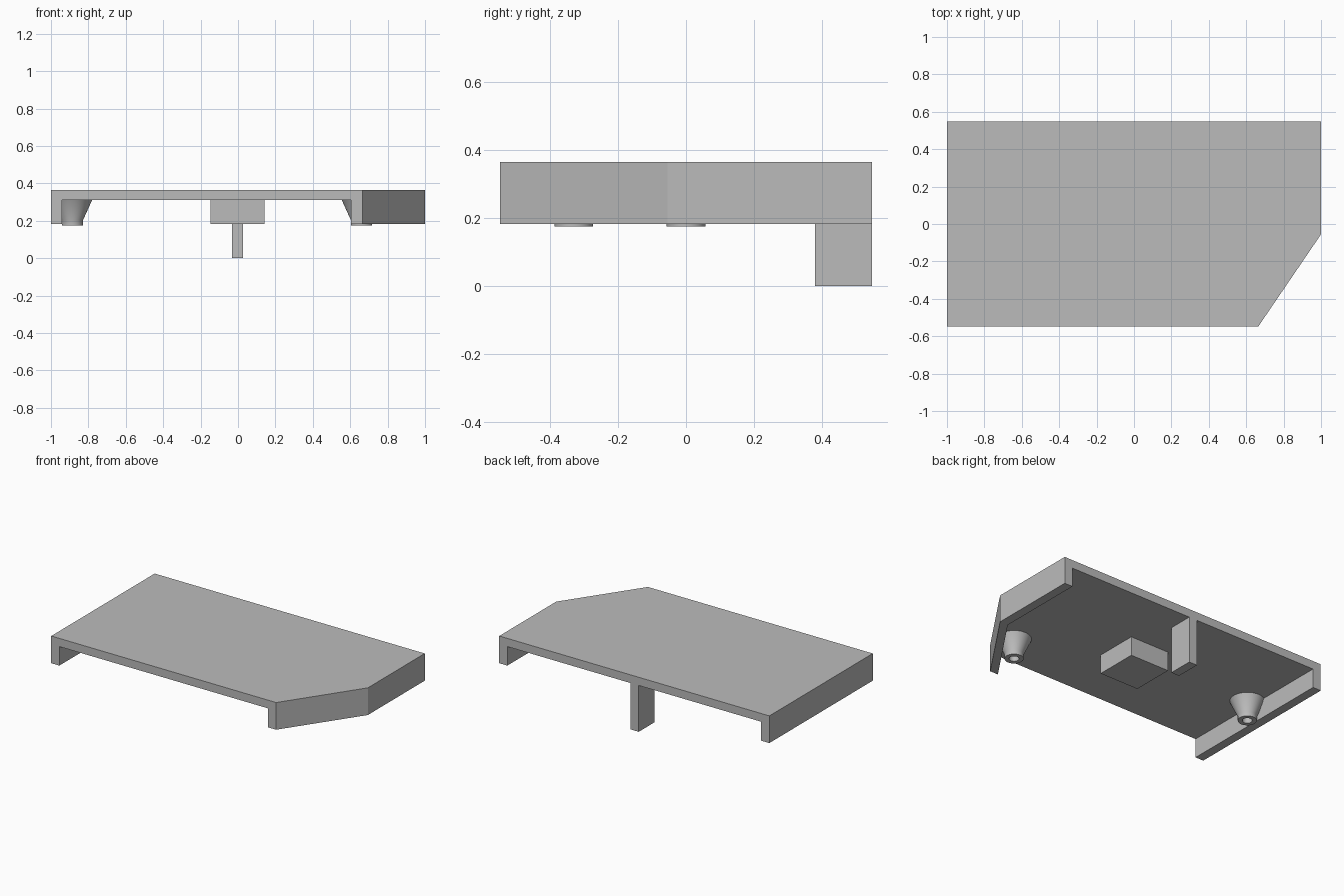
import bpy
import bmesh
import math

cube = bpy.data.objects.get("Cube")
if cube:
    bpy.data.objects.remove(cube, do_unlink=True)

grey = bpy.data.materials.new("plain grey")
grey.use_nodes = True
colour = (0.5, 0.5, 0.5, 1)
grey.diffuse_color = colour
grey.node_tree.nodes["Principled BSDF"].inputs["Base Color"].default_value = colour

TOP, CEILING, RIM, TIP = 0.365, 0.31, 0.183, 0.175
HALF_Y, WALL, CUT_X, CUT_Y = 0.547, 0.06, 0.665, -0.055


def make_object(name, bm):
    bmesh.ops.recalc_face_normals(bm, faces=bm.faces)
    mesh = bpy.data.meshes.new(name)
    bm.to_mesh(mesh)
    bm.free()
    mesh.materials.append(grey)
    obj = bpy.data.objects.new(name, mesh)
    bpy.context.collection.objects.link(obj)
    return obj


def prism(name, outline, low, high):
    """Extrude a flat outline from one height to another."""
    bm = bmesh.new()
    base = bm.faces.new([bm.verts.new((x, y, low)) for x, y in outline])
    grown = bmesh.ops.extrude_face_region(bm, geom=[base])["geom"]
    verts = [v for v in grown if isinstance(v, bmesh.types.BMVert)]
    bmesh.ops.translate(bm, verts=verts, vec=(0, 0, high - low))
    return make_object(name, bm)


def box(name, x0, x1, y0, y1, low, high):
    return prism(name, [(x0, y0), (x1, y0), (x1, y1), (x0, y1)], low, high)


def lathe(name, x, y, profile, steps=48):
    """Spin a radius and height profile around a vertical axis."""
    bm = bmesh.new()
    verts = [bm.verts.new((r, 0, z)) for r, z in profile]
    edges = [bm.edges.new(pair) for pair in zip(verts, verts[1:])]
    bmesh.ops.spin(bm, geom=verts + edges, cent=(0, 0, 0), axis=(0, 0, 1),
                   angle=math.tau, steps=steps)
    bmesh.ops.remove_doubles(bm, verts=bm.verts, dist=0.0001)
    obj = make_object(name, bm)
    obj.location = (x, y, 0)
    bpy.ops.object.select_all(action="DESELECT")
    obj.select_set(True)
    bpy.context.view_layer.objects.active = obj
    bpy.ops.object.shade_smooth_by_angle(angle=math.radians(25))


# Top plate with one clipped corner
prism("top_plate", [(-1, -HALF_Y), (CUT_X, -HALF_Y), (1, CUT_Y),
                    (1, HALF_Y), (-1, HALF_Y)], CEILING, TOP)

# Side walls, the left one following the clipped corner
box("right_wall", -1, -1 + WALL, -HALF_Y, HALF_Y, RIM, CEILING)
outer = [(CUT_X, -HALF_Y), (1, CUT_Y), (1, HALF_Y)]
inner = [(x - WALL, y) for x, y in reversed(outer)]
prism("left_wall", outer + inner, RIM, CEILING)

# Central block and rear tab under the plate
box("centre_block", -0.146, 0.141, -0.143, 0.143, RIM, CEILING)
box("rear_tab", -0.033, 0.027, 0.38, HALF_Y, 0, CEILING)

# Tapered bosses with a blind screw hole
boss = [(0, 0.29), (0.03, 0.29), (0.03, TIP), (0.057, TIP),
        (0.057, 0.205), (0.105, CEILING)]
lathe("right_boss", -0.885, 0, boss)
lathe("left_boss", 0.66, -0.33, boss)
